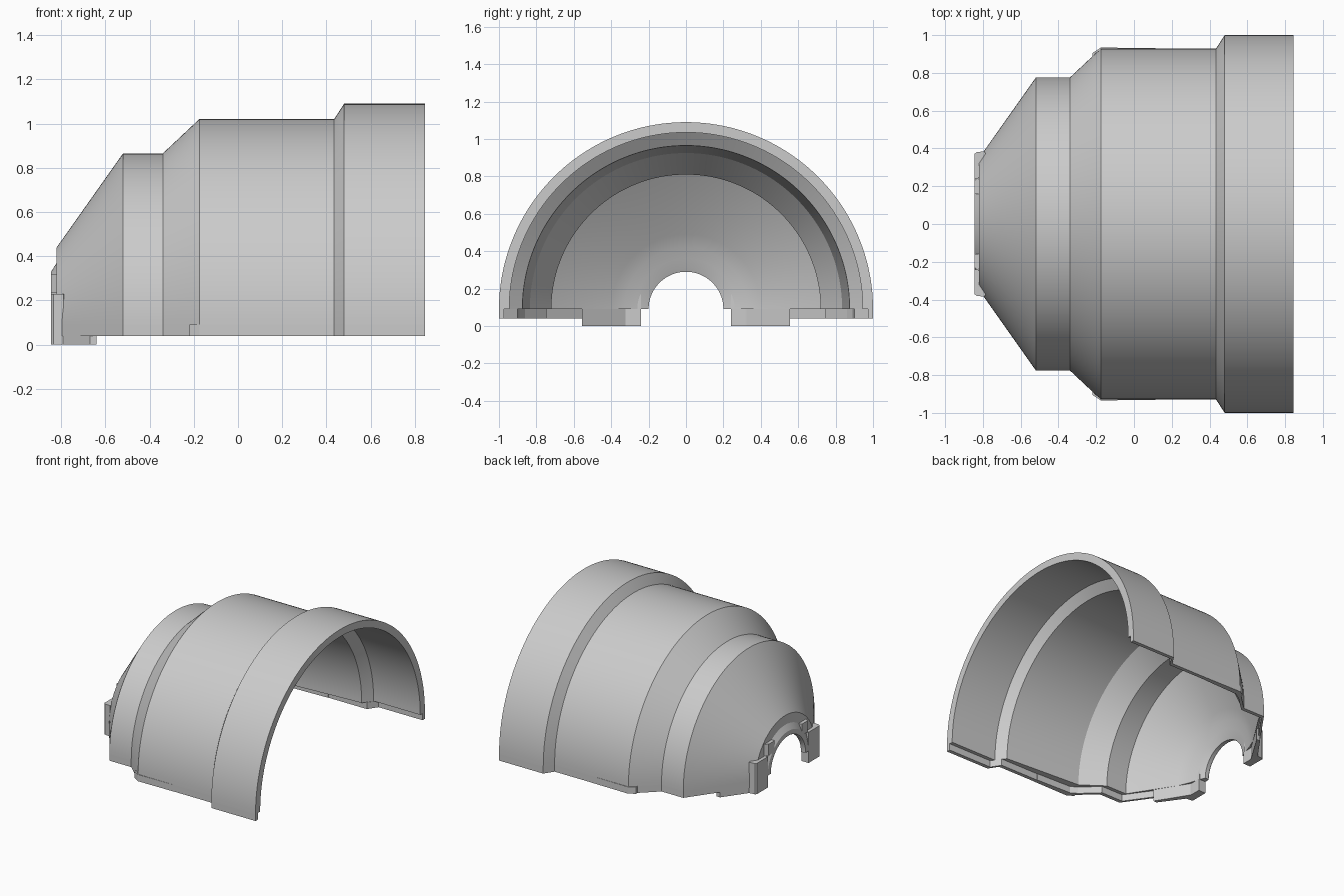
import bpy, bmesh, math
from mathutils import Vector

cube = bpy.data.objects.get("Cube")
if cube:
    bpy.data.objects.remove(cube, do_unlink=True)

AXIS_Z = 0.09
SEGMENTS = 96

grey = bpy.data.materials.new("light grey plastic")
grey.use_nodes = True
grey.diffuse_color = (0.6, 0.6, 0.6, 1)
grey.node_tree.nodes["Principled BSDF"].inputs["Base Color"].default_value = (0.6, 0.6, 0.6, 1)


def finish(name, bm, angle=25):
    bmesh.ops.recalc_face_normals(bm, faces=bm.faces)
    mesh = bpy.data.meshes.new(name)
    bm.to_mesh(mesh)
    bm.free()
    mesh.materials.append(grey)
    obj = bpy.data.objects.new(name, mesh)
    bpy.context.collection.objects.link(obj)
    bpy.ops.object.select_all(action="DESELECT")
    obj.select_set(True)
    bpy.context.view_layer.objects.active = obj
    bpy.ops.object.shade_smooth_by_angle(angle=math.radians(angle))
    return obj


def half_revolve(name, profile):
    """Sweep a closed (x, radius) profile over the upper half circle."""
    bm = bmesh.new()
    rings = []
    for i in range(SEGMENTS + 1):
        a = math.pi * i / SEGMENTS
        rings.append([bm.verts.new((x, r * math.cos(a), AXIS_Z + r * math.sin(a)))
                      for x, r in profile])
    n = len(profile)
    for a, b in zip(rings, rings[1:]):
        for j in range(n):
            k = (j + 1) % n
            bm.faces.new((a[j], a[k], b[k], b[j]))
    bm.faces.new(rings[0])
    bm.faces.new(rings[-1])
    return finish(name, bm)


def slab(name, outline, z0, z1):
    """Extrude an (x, y) outline between two heights, on both sides."""
    for side, sign in (("left", 1), ("right", -1)):
        bm = bmesh.new()
        face = bm.faces.new([bm.verts.new((x, sign * y, z0)) for x, y in outline])
        new = bmesh.ops.extrude_face_region(bm, geom=[face])["geom"]
        verts = [v for v in new if isinstance(v, bmesh.types.BMVert)]
        bmesh.ops.translate(bm, verts=verts, vec=Vector((0, 0, z1 - z0)))
        finish(name + "_" + side, bm)


# Stepped half shell with a flared opening and a small collar at the narrow end
outer = [(0.845, 1.0), (0.48, 1.0), (0.435, 0.93), (-0.175, 0.93), (-0.34, 0.775),
         (-0.52, 0.775), (-0.82, 0.35)]
collar = [(-0.82, 0.28), (-0.845, 0.24), (-0.845, 0.205), (-0.835, 0.2)]
inner = [(-0.81, 0.2), (-0.80, 0.225), (-0.785, 0.27), (-0.765, 0.33), (-0.735, 0.4),
         (-0.53, 0.72), (-0.36, 0.72), (-0.2, 0.835), (0.41, 0.875), (0.46, 0.945),
         (0.845, 0.945)]
half_revolve("shell", outer + collar + inner)

# Thin lip below the split line, following the outside of the shell
lip_inner = [(x, r - 0.028) for x, r in outer]
slab("lip", outer + lip_inner[::-1], 0.04, AXIS_Z)

# Tongue inside the cone, reaching lower than the lip
slab("tongue", [(-0.67, 0.555), (-0.64, 0.555), (-0.785, 0.32), (-0.785, 0.24),
                (-0.82, 0.24), (-0.82, 0.345)], 0, AXIS_Z)

# Upright clamps beside the hole
slab("clamp", [(-0.845, 0.24), (-0.845, 0.37), (-0.835, 0.38), (-0.79, 0.385),
               (-0.78, 0.35), (-0.79, 0.24)], 0, 0.23)
slab("clamp_rib", [(-0.845, 0.16), (-0.845, 0.23), (-0.82, 0.25), (-0.82, 0.16)],
     0.235, 0.32)

# Shallow locating pads on the lip
slab("pad", [(-0.22, 0.86), (-0.22, 0.905), (-0.175, 0.934), (0.115, 0.931),
             (0.115, 0.9), (-0.17, 0.89)], 0.04, AXIS_Z)
